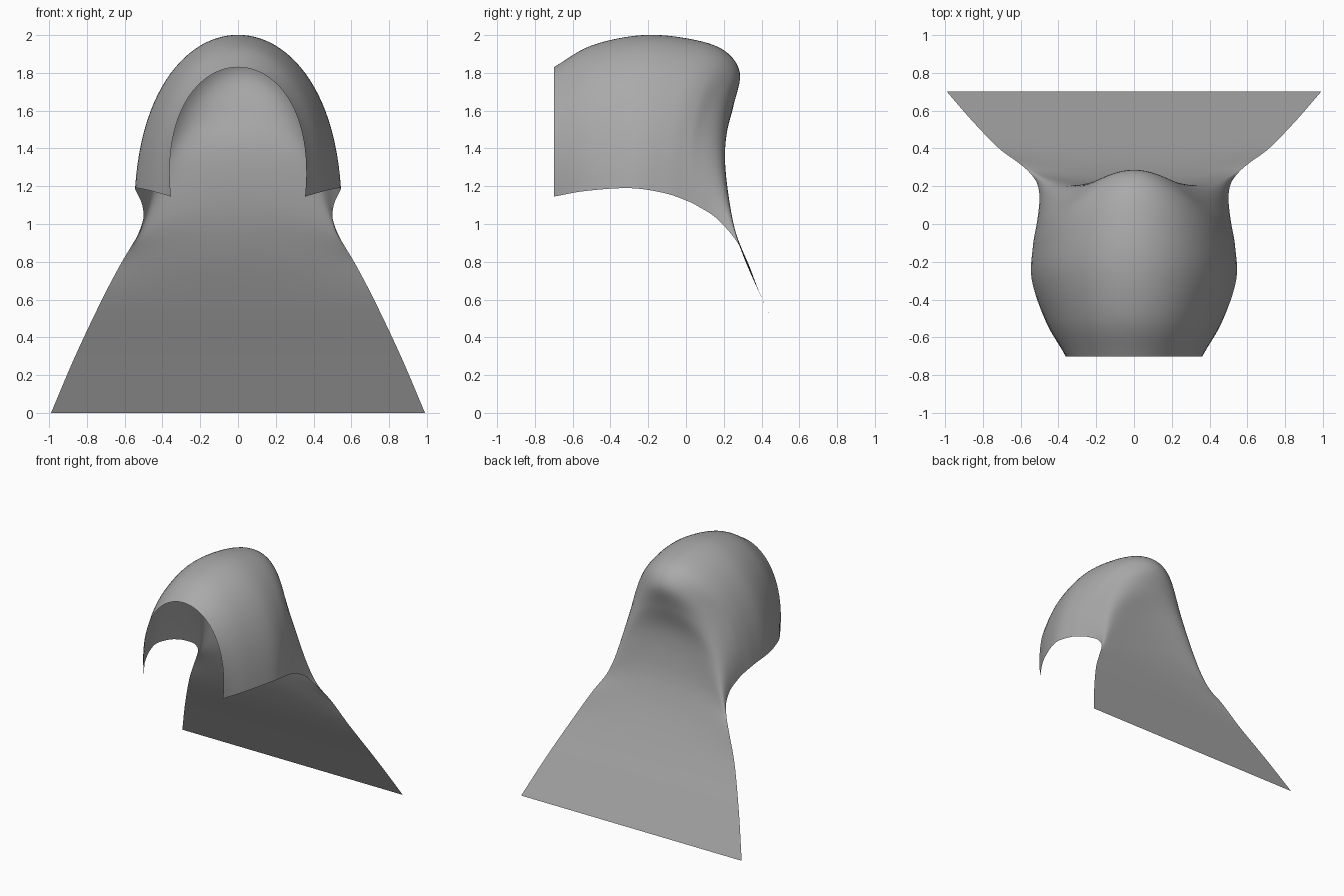
import bpy
import bmesh
from mathutils import Vector

ACROSS = 48        # faces from one side edge to the other
STEPS = 6          # rows of faces between two sections

cube = bpy.data.objects.get("Cube")
if cube:
    bpy.data.objects.remove(cube, do_unlink=True)

# Cross-sections from the front opening, over the crown, down to the hem:
# side edge x, y, z / centre line y, z / side fullness / sharpness of the ridge
SECTIONS = [Vector(section) for section in (
    (.355, -.7, 1.145, -.7, 1.83, .447, 1),
    (.46, -.53, 1.175, -.5, 1.945, .46, 1),
    (.54, -.3, 1.19, -.23, 2, .48, 1),
    (.535, -.12, 1.165, .02, 1.98, .47, 1.6),
    (.515, 0, 1.125, .2, 1.92, .46, 3),
    (.505, .07, 1.09, .285, 1.8, .45, 4),
    (.5, .15, 1.04, .25, 1.62, .43, 3),
    (.515, .22, .97, .2, 1.4, .4, 2),
    (.56, .28, .89, .22, 1.12, .33, 1),
    (.62, .33, .79, .285, .88, .26, 1),
    (.72, .405, .6, .4, .61, .25, 1),
    (.86, .55, .305, .55, .305, .287, 1),
    (.99, .7, 0, .7, 0, .33, 1),
)]


def blend(index, t):
    """Smooth curve through the sections, ends extended in a straight line."""
    b, c = SECTIONS[index], SECTIONS[index + 1]
    a = SECTIONS[index - 1] if index else b * 2 - c
    last = index + 2 == len(SECTIONS)
    d = c * 2 - b if last else SECTIONS[index + 2]
    return b + ((c - a) * t + (a * 2 - b * 5 + c * 4 - d) * t**2
                + (b * 3 - a - c * 3 + d) * t**3) / 2


def arch(section):
    """Points of one arch, from the -x edge to the +x edge."""
    edge_x, edge_y, edge_z, mid_y, mid_z, full, ridge = section
    for i in range(ACROSS + 1):
        t = i / ACROSS
        s = 1 - t
        x = edge_x * (t**3 - s**3) + 3 * full * s * t * (t - s)
        rise = 4 * s * t
        y = edge_y + (mid_y - edge_y) * rise**ridge
        z = edge_z + (mid_z - edge_z) * rise
        yield x, y, z


# Loft the hood and its flared skirt as one open sheet
profiles = [blend(i, k / STEPS) for i in range(len(SECTIONS) - 1) for k in range(STEPS)]
profiles.append(SECTIONS[-1])
bm = bmesh.new()
rows = [[bm.verts.new(point) for point in arch(p)] for p in profiles]
for front, back in zip(rows, rows[1:]):
    for i in range(ACROSS):
        face = bm.faces.new((front[i], front[i + 1], back[i + 1], back[i]))
        face.smooth = True
mesh = bpy.data.meshes.new("hood_sheet")
bm.to_mesh(mesh)
bm.free()
hood = bpy.data.objects.new("hood_sheet", mesh)
bpy.context.collection.objects.link(hood)

# Plain grey
grey = bpy.data.materials.new("plain_grey")
grey.use_nodes = True
colour = (.4, .4, .4, 1)
grey.diffuse_color = colour
grey.node_tree.nodes["Principled BSDF"].inputs["Base Color"].default_value = colour
mesh.materials.append(grey)
